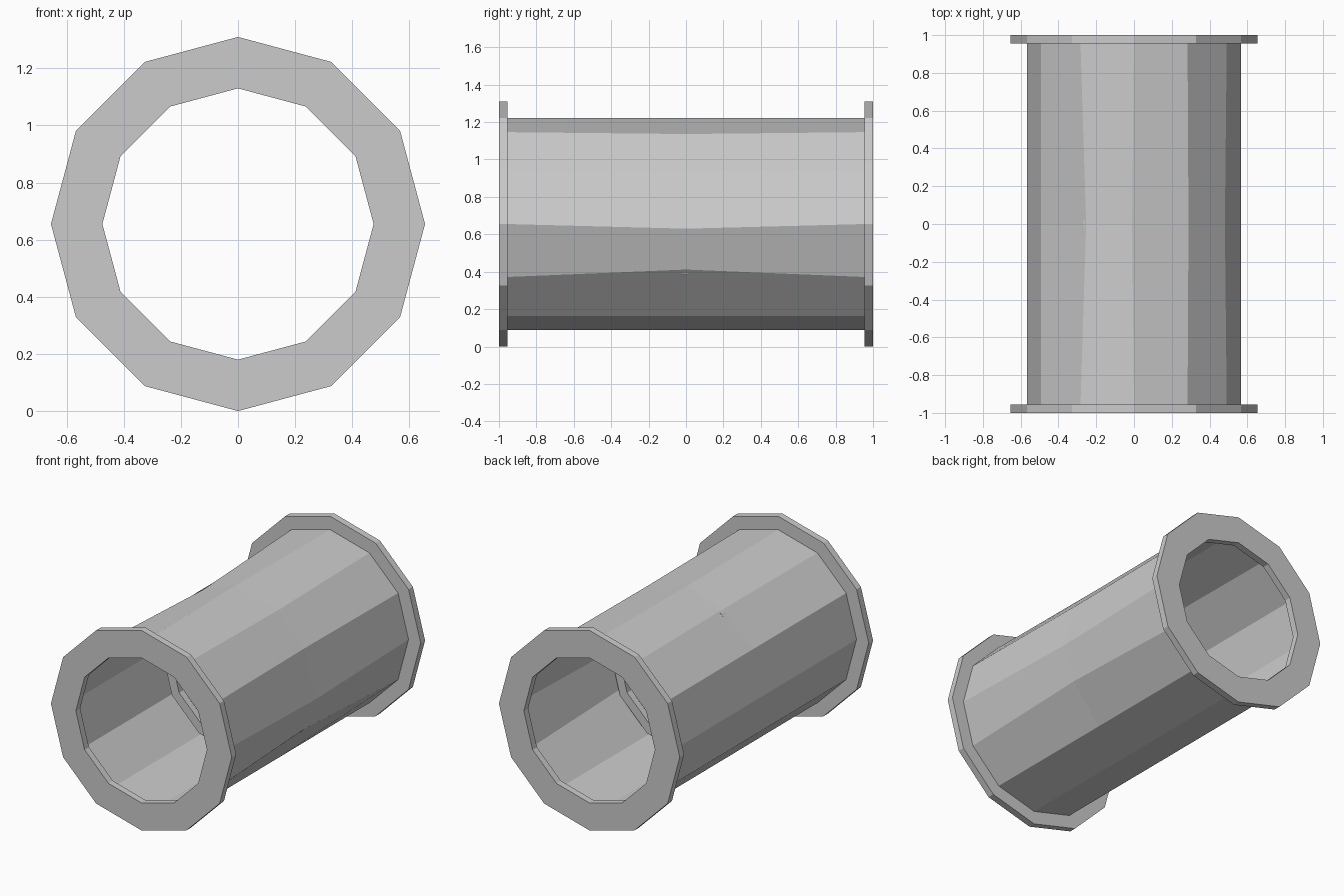
import bpy, bmesh
from math import sin, cos, tau

cube = bpy.data.objects.get("Cube")
if cube:
    bpy.data.objects.remove(cube, do_unlink=True)

SIDES = 12
CENTRE_Z = 0.655

grey = bpy.data.materials.new("light grey")
grey.use_nodes = True
colour = (0.6, 0.6, 0.6, 1)
grey.diffuse_color = colour
grey.node_tree.nodes["Principled BSDF"].inputs["Base Color"].default_value = colour


def ring(bm, radius, y, dents={}):
    """Ring of vertices around the y axis, with optional (x, z) offsets by corner."""
    verts = []
    for i in range(SIDES):
        a = tau * i / SIDES
        dx, dz = dents.get(i, (0, 0))
        verts.append(bm.verts.new((radius * cos(a) + dx, y, CENTRE_Z + radius * sin(a) + dz)))
    return verts


def bridge(bm, a, b):
    for i in range(SIDES):
        j = (i + 1) % SIDES
        bm.faces.new((a[i], a[j], b[j], b[i]))


def finish(bm, name):
    bmesh.ops.recalc_face_normals(bm, faces=bm.faces)
    mesh = bpy.data.meshes.new(name)
    bm.to_mesh(mesh)
    bm.free()
    mesh.materials.append(grey)
    obj = bpy.data.objects.new(name, mesh)
    bpy.context.collection.objects.link(obj)


def collar(name, outer, inner, y0, y1):
    """Flat twelve-sided ring with a rectangular section."""
    bm = bmesh.new()
    loops = [ring(bm, r, y) for r, y in ((outer, y0), (outer, y1), (inner, y1), (inner, y0))]
    for k in range(4):
        bridge(bm, loops[k], loops[(k + 1) % 4])
    finish(bm, name)


# End flanges and the hidden rib halfway along the bore
collar("front_flange", 0.655, 0.475, -1, -0.955)
collar("back_flange", 0.655, 0.475, 0.955, 1)
collar("inner_rib", 0.535, 0.475, -0.022, 0.022)

# Thin tube wall, slightly dented at its middle
dents = {0: (0, -0.025), 1: (-0.01, 0), 2: (0.005, -0.01), 3: (-0.01, 0),
         4: (0.03, -0.02), 11: (-0.01, 0.04)}
bm = bmesh.new()
front = ring(bm, 0.567, -0.96)
middle = ring(bm, 0.567, 0, dents)
back = ring(bm, 0.567, 0.96)
bridge(bm, front, middle)
bridge(bm, middle, back)
finish(bm, "tube_wall")
